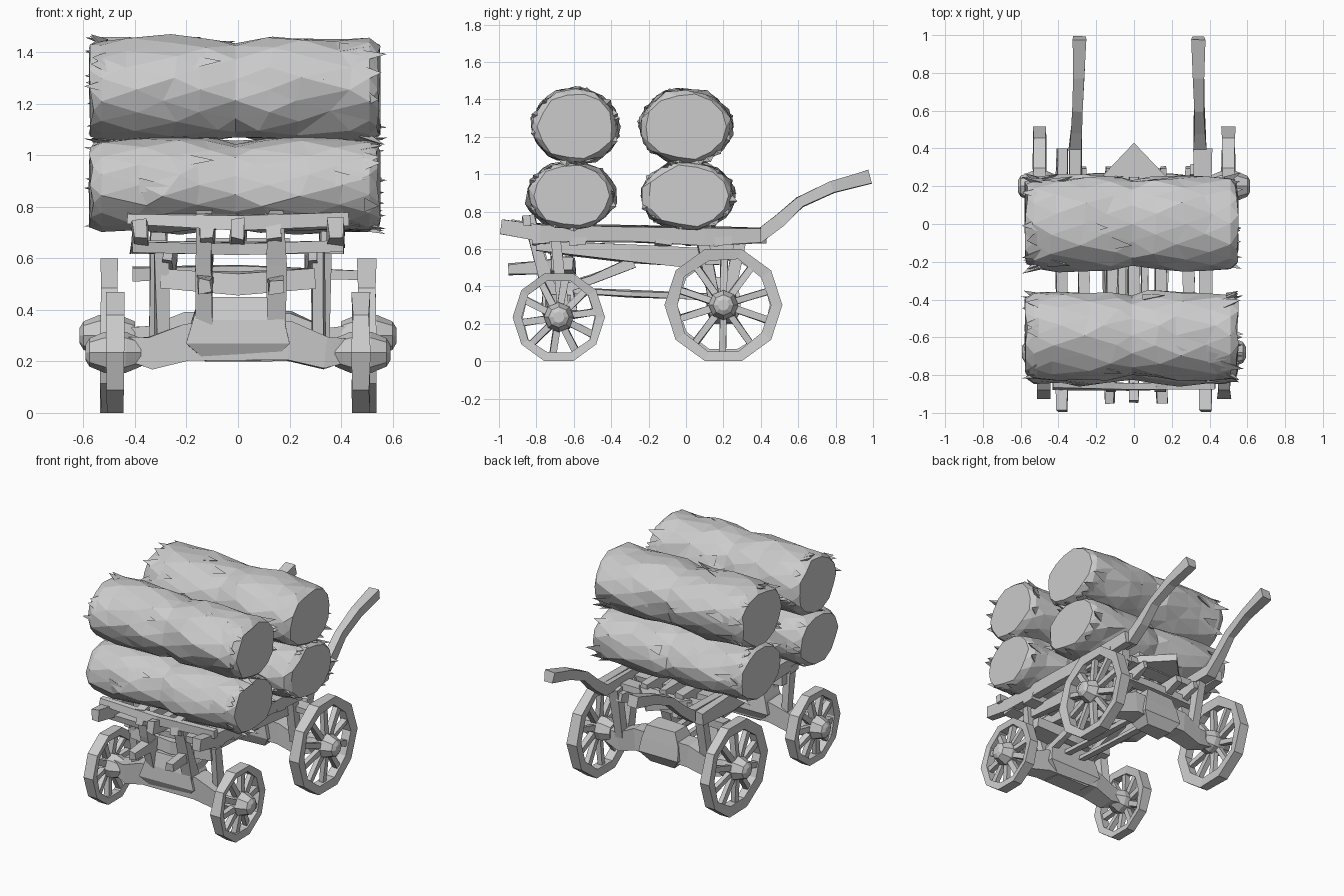
import bpy, bmesh, math, random
from mathutils import Vector

if "Cube" in bpy.data.objects:
    bpy.data.objects.remove(bpy.data.objects["Cube"])

random.seed(7)


def finish(name, bm):
    bmesh.ops.recalc_face_normals(bm, faces=bm.faces)
    me = bpy.data.meshes.new(name)
    bm.to_mesh(me)
    bm.free()
    ob = bpy.data.objects.new(name, me)
    bpy.context.collection.objects.link(ob)
    return ob


def skin(bm, rings, cap=True, loop=False):
    """Bridge a list of vertex-position rings with quads."""
    vs = [[bm.verts.new(p) for p in r] for r in rings]
    n = len(vs[0])
    pairs = list(zip(vs, vs[1:])) + ([(vs[-1], vs[0])] if loop else [])
    for a, b in pairs:
        for i in range(n):
            j = (i + 1) % n
            bm.faces.new((a[i], a[j], b[j], b[i]))
    if cap and not loop:
        bm.faces.new(vs[0][::-1])
        bm.faces.new(vs[-1])


def add_beam(bm, pts, w, h, jit=0.0):
    """Sweep a rectangle along a path; each point may carry a scale."""
    pts = [(Vector(p[:3]), p[3] if len(p) > 3 else 1) for p in pts]
    rings = []
    for i, (p, s) in enumerate(pts):
        t = (pts[min(i + 1, len(pts) - 1)][0] - pts[max(i - 1, 0)][0]).normalized()
        ref = Vector((1, 0, 0)) if abs(t.x) < 0.9 else Vector((0, 1, 0))
        a = (ref - t * ref.dot(t)).normalized()
        b = t.cross(a)
        rings.append([p + a * (u * w * s / 2 + random.uniform(-jit, jit))
                      + b * (v * h * s / 2 + random.uniform(-jit, jit))
                      for u, v in ((-1, -1), (1, -1), (1, 1), (-1, 1))])
    skin(bm, rings)


def beam(name, pts, w, h, jit=0.008):
    bm = bmesh.new()
    add_beam(bm, pts, w, h, jit)
    return finish(name, bm)


# Rough logs: pinched in the middle, tapered ends, loose bark shards
def log(name, cy, cz, ry, rz):
    bm = bmesh.new()
    n = 14
    stations = [(-0.57, 0.87), (-0.53, 0.97), (-0.40, 0.99), (-0.26, 1.01), (-0.12, 0.98),
                (-0.01, 0.90), (0.10, 0.99), (0.25, 1.01), (0.40, 0.98), (0.51, 0.97), (0.545, 0.87)]
    rings = []
    for k, (x, s) in enumerate(stations):
        end = k in (0, len(stations) - 1)
        ring = []
        for i in range(n):
            a = 2 * math.pi * (i + 0.5 * (k % 2)) / n
            r = s * random.uniform(0.94, 1.045)
            dx = random.uniform(-0.01, 0.01) if end else random.uniform(-0.045, 0.045) * (0.04 < abs(x) < 0.5)
            ring.append((x + dx, cy + ry * r * math.cos(a), cz + rz * r * math.sin(a)))
        rings.append(ring)
    skin(bm, rings)
    bmesh.ops.triangulate(bm, faces=[f for f in bm.faces if len(f.verts) == 4])
    for k in range(26):
        a = random.uniform(0, 2 * math.pi)
        edge = k < 16
        x = random.choice((-0.54, 0.52)) if edge else random.uniform(-0.5, 0.5)
        d = math.copysign(random.uniform(0.025, 0.06), x) if edge else 0.06

        def on(px, ang, r):
            return bm.verts.new((px, cy + ry * r * math.cos(ang), cz + rz * r * math.sin(ang)))
        base = [on(x - d, a - 0.16, 0.96), on(x - d, a + 0.18, 0.96), on(x - d * 0.2, a, 0.86)]
        tip = on(x + d, a + 0.03, random.uniform(0.96, 1.07))
        for i in range(3):
            bm.faces.new((base[i], base[(i + 1) % 3], tip))
    return finish(name, bm)


log("lower_front_log", -0.615, 0.885, 0.24, 0.185)
log("upper_front_log", -0.59, 1.255, 0.235, 0.205)
log("lower_back_log", 0.01, 0.885, 0.25, 0.188)
log("upper_back_log", 0.0, 1.255, 0.25, 0.205)


# Spoked wheels: faceted rim, tapered spokes, long hub
def wheel(name, x, y, r, tread, rot=0.0):
    n, spokes, side = 10, 10, math.copysign(1, x)
    R = r / math.cos(math.pi / n)
    bm = bmesh.new()
    rings = []
    for i in range(n):
        a = 2 * math.pi * i / n + math.pi / n - math.pi / 2
        inner = R * random.uniform(0.77, 0.83)
        c, s, h = math.cos(a), math.sin(a), tread / 2 * random.uniform(0.85, 1.1)
        rings.append([(x + u, y + q * c, r + q * s) for u, q in
                      ((-h, R), (h, R), (h * 0.8, inner), (-h * 0.8, inner))])
    skin(bm, rings, loop=True)
    for i in range(spokes):
        a = 2 * math.pi * i / spokes + rot
        c, s = math.cos(a), math.sin(a)
        add_beam(bm, [(x + side * 0.015, y + 0.04 * c, r + 0.04 * s),
                      (x, y + 0.85 * r * c, r + 0.85 * r * s)], 0.035, 0.036, 0.004)
    prof = ((-0.10, 0.055), (-0.04, 0.08), (0.04, 0.08), (0.10, 0.055), (0.115, 0.03))
    skin(bm, [[(x + side * u, y + q * math.cos(k * math.pi / 4), r + q * math.sin(k * math.pi / 4))
               for k in range(8)] for u, q in prof])
    return finish(name, bm)


for tag, s in (("left", -1), ("right", 1)):
    wheel("front_wheel_" + tag, s * 0.477, -0.68, 0.235, 0.07, 0.15)
    wheel("back_wheel_" + tag, s * 0.50, 0.20, 0.30, 0.07, 0.3)

# Axles with a thick carved centre block
for tag, y, z, w in (("front", -0.68, 0.25, 0.36), ("back", 0.20, 0.29, 0.26)):
    beam(tag + "_axle", [(-0.45, y, z, 0.8), (-0.34, y, z - 0.02, 1.1), (-0.2, y, z + 0.03, 1.3),
                         (0.2, y, z + 0.03, 1.3), (0.34, y, z - 0.02, 1.1), (0.45, y, z, 0.8)], 0.10, 0.11)
    beam(tag + "_axle_block", [(0, y, 0.20, 0.7), (0, y, 0.27, 1.15), (0, y, 0.36, 1), (0, y, 0.45, 0.8)], w, 0.16)

# Long bed rails; outer ones reach furthest forward
for i, (x, front, w) in enumerate(((-0.38, -0.99, 0.06), (-0.12, -0.88, 0.06), (0.0, -0.94, 0.06),
                                   (0.14, -0.88, 0.06), (0.38, -0.99, 0.06))):
    back = 0.40 if abs(x) > 0.3 else 0.25
    beam("bed_rail_%d" % i, [(x, front, 0.715, 0.9), (x, -0.78, 0.69), (x, -0.3, 0.68),
                             (x, 0.1, 0.67, 1.1), (x, back, 0.67, 0.95)], w, 0.085)

# Cross slats under the rails, and the front lip bar
for i, y in enumerate((-0.78, -0.58, -0.12, 0.05, 0.2)):
    beam("bed_slat_%d" % i, [(-0.41, y, 0.645), (0, y, 0.64), (0.41, y, 0.645)], 0.09, 0.04)
beam("front_lip", [(-0.43, -0.85, 0.75), (0, -0.855, 0.74), (0.43, -0.85, 0.75)], 0.04, 0.05, 0.01)

# Pointed plate at the back of the bed
bm = bmesh.new()
skin(bm, [[(-0.2, 0.22, z), (0.2, 0.22, z), (0, 0.43, z)] for z in (0.63, 0.68)])
finish("back_plate", bm)

# Curved handles rising at the back
for tag, x, o in (("left", -0.31, 0.02), ("right", 0.35, -0.01)):
    beam("handle_" + tag, [(x, -0.1, 0.67), (x, 0.40, 0.675, 1.15), (x + o * 0.4, 0.5, 0.75),
                           (x + o * 0.6, 0.61, 0.85, 0.9), (x + o, 0.78, 0.93, 0.95),
                           (x + o, 0.985, 0.985, 1.15)], 0.06, 0.065, 0.004)

# Undercarriage: sloping beams, reach poles, bolsters
for tag, x in (("left", -0.27), ("mid_left", -0.13), ("mid_right", 0.15), ("right", 0.29)):
    beam("under_beam_" + tag, [(x, -0.8, 0.62, 0.6), (x, -0.3, 0.575), (x, 0.08, 0.55, 1.15),
                               (x, 0.3, 0.6, 0.6)], 0.06, 0.09)
for tag, x in (("left", -0.06), ("right", 0.06)):
    beam("reach_pole_" + tag, [(x, -0.66, 0.38), (x, -0.3, 0.36), (x, 0.2, 0.34)], 0.04, 0.03)
beam("front_bolster", [(-0.3, -0.66, 0.52), (0, -0.66, 0.50, 1.2), (0.3, -0.66, 0.52)], 0.12, 0.07)
beam("back_bolster", [(-0.41, 0.15, 0.54), (0, 0.15, 0.55), (0.5, 0.15, 0.535)], 0.08, 0.045)

# Forward stubs, leaning front braces and diagonal stays
for tag, x in (("left", -0.13), ("right", 0.15)):
    beam("front_stub_" + tag, [(x, -0.95, 0.49, 0.9), (x, -0.78, 0.50), (x, -0.60, 0.53)], 0.06, 0.06)
    beam("front_brace_" + tag, [(x, -0.84, 0.78, 0.9), (x, -0.79, 0.58), (x, -0.72, 0.34, 1.1)], 0.065, 0.065)
    beam("diagonal_stay_" + tag, [(x, -0.70, 0.38), (x, -0.5, 0.44), (x, -0.28, 0.53)], 0.05, 0.05)

# Back uprights from axle to bed, spread like an A-frame
for tag, x in (("left", -0.31), ("right", 0.33)):
    for k, dy in (("a", -0.1), ("b", 0.1)):
        beam("back_upright_%s_%s" % (tag, k), [(x, 0.19 + dy * 0.3, 0.3), (x, 0.19 + dy, 0.65)], 0.055, 0.06)
    beam("front_upright_" + tag, [(x * 0.95, -0.66, 0.28), (x * 0.95, -0.7, 0.66)], 0.05, 0.06)
